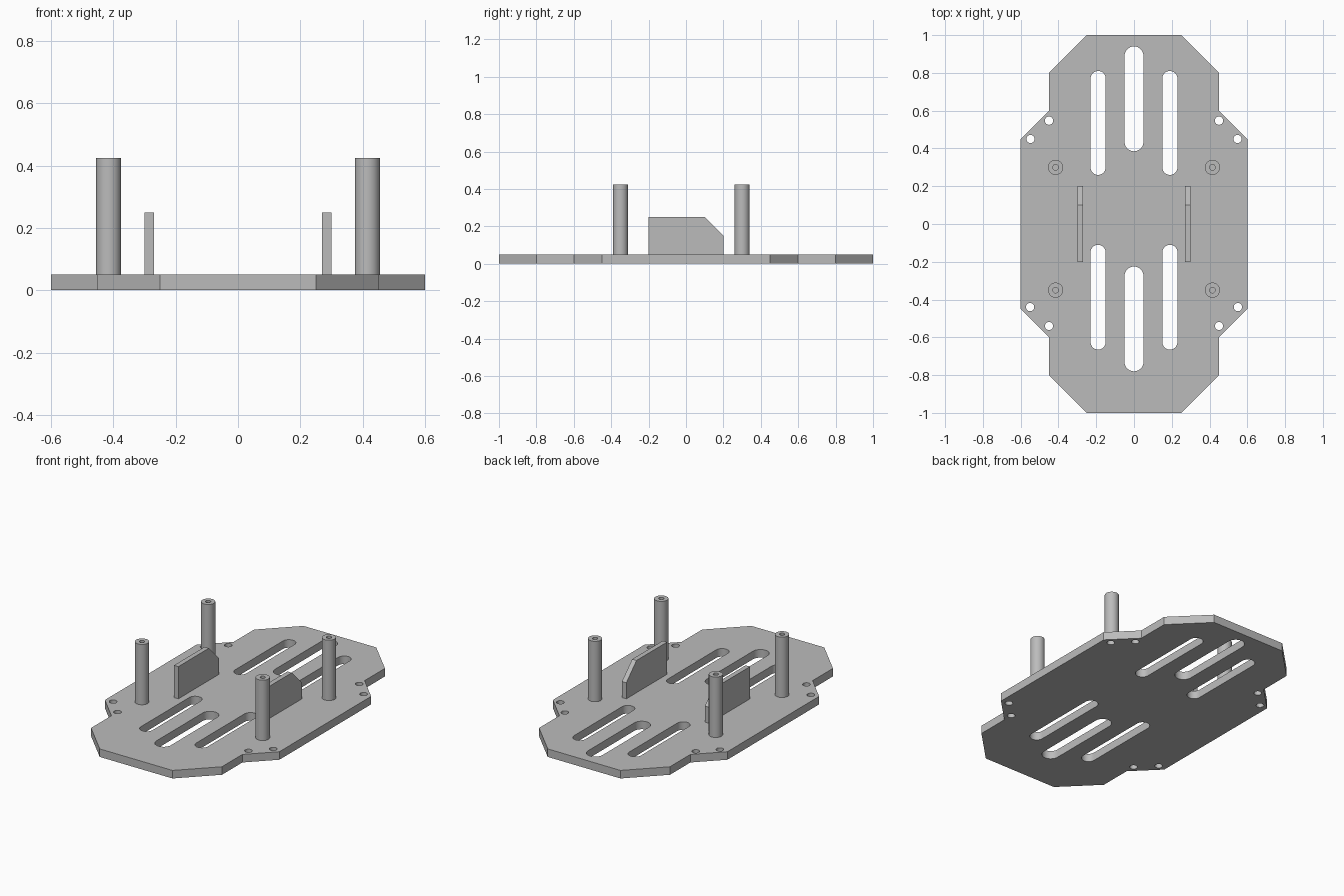
import bpy
import bmesh
from math import cos, sin, pi
from mathutils import Matrix, Vector

cube = bpy.data.objects.get("Cube")
if cube:
    bpy.data.objects.remove(cube, do_unlink=True)

grey = bpy.data.materials.new("plain grey")
grey.use_nodes = True
COLOUR = (0.5, 0.5, 0.5, 1)
grey.diffuse_color = COLOUR
grey.node_tree.nodes["Principled BSDF"].inputs["Base Color"].default_value = COLOUR

PLATE_TOP = 0.05


def finish(name, bm, smooth=True):
    bmesh.ops.remove_doubles(bm, verts=bm.verts, dist=0.0001)
    bmesh.ops.recalc_face_normals(bm, faces=bm.faces)
    mesh = bpy.data.meshes.new(name)
    bm.to_mesh(mesh)
    bm.free()
    mesh.materials.append(grey)
    ob = bpy.data.objects.new(name, mesh)
    bpy.context.collection.objects.link(ob)
    if smooth:
        bpy.ops.object.select_all(action="DESELECT")
        ob.select_set(True)
        bpy.context.view_layer.objects.active = ob
        bpy.ops.object.shade_smooth_by_angle(angle=pi / 6)
    return ob


def slot(x, y0, y1, r, n=16):
    """Outline of a straight slot with round ends."""
    upper = [(x + r * cos(pi * i / n), y1 - r + r * sin(pi * i / n)) for i in range(n + 1)]
    lower = [(x - r * cos(pi * i / n), y0 + r - r * sin(pi * i / n)) for i in range(n + 1)]
    return upper + lower


def circle(x, y, r, n=24):
    return [(x + r * cos(2 * pi * i / n), y + r * sin(2 * pi * i / n)) for i in range(n)]


# Base plate: stepped outline with slots and screw holes
quarter = [(0.6, 0.45), (0.45, 0.6), (0.45, 0.8), (0.25, 1)]
right_half = [(x, -y) for x, y in reversed(quarter)] + quarter
loops = [right_half + [(-x, y) for x, y in reversed(right_half)]]
loops += [slot(0, 0.385, 0.94, 0.05), slot(0, -0.78, -0.225, 0.05)]
for side in (-1, 1):
    x = side * 0.19
    loops += [slot(x, 0.26, 0.81, 0.04), slot(x, -0.665, -0.11, 0.04)]
    for hx, hy in ((0.45, 0.547), (0.548, 0.45), (0.45, -0.54), (0.55, -0.44)):
        loops.append(circle(side * hx, hy, 0.022))

curve = bpy.data.curves.new("plate_outline", "CURVE")
curve.dimensions = "2D"
curve.fill_mode = "BOTH"
curve.extrude = PLATE_TOP / 2
for loop in loops:
    spline = curve.splines.new("POLY")
    spline.points.add(len(loop) - 1)
    for point, (x, y) in zip(spline.points, loop):
        point.co = (x, y, 0, 1)
    spline.use_cyclic_u = True
helper = bpy.data.objects.new("plate_outline", curve)
bpy.context.collection.objects.link(helper)
bpy.context.view_layer.update()
evaluated = helper.evaluated_get(bpy.context.evaluated_depsgraph_get())
bm = bmesh.new()
bm.from_mesh(evaluated.to_mesh())
evaluated.to_mesh_clear()
bpy.data.objects.remove(helper)
bmesh.ops.translate(bm, verts=bm.verts, vec=(0, 0, PLATE_TOP / 2))
finish("base_plate", bm)


# Standoff posts: turned profile with a blind screw bore
def post(name, x, y):
    profile = [(0, PLATE_TOP), (0.04, PLATE_TOP), (0.04, 0.425),
               (0.015, 0.425), (0.015, 0.3), (0, 0.3)]
    bm = bmesh.new()
    verts = [bm.verts.new((r, 0, z)) for r, z in profile]
    edges = [bm.edges.new(pair) for pair in zip(verts, verts[1:])]
    bmesh.ops.spin(bm, geom=verts + edges, cent=(0, 0, 0), axis=(0, 0, 1),
                   angle=2 * pi, steps=32)
    bmesh.ops.transform(bm, matrix=Matrix.Translation((x, y, 0)), verts=bm.verts)
    finish(name, bm)


# Upright side brackets with one chamfered rear corner
def bracket(name, x):
    outline = [(-0.2, PLATE_TOP), (0.2, PLATE_TOP), (0.2, 0.15), (0.1, 0.25), (-0.2, 0.25)]
    bm = bmesh.new()
    face = bm.faces.new([bm.verts.new((x - 0.015, y, z)) for y, z in outline])
    grown = bmesh.ops.extrude_face_region(bm, geom=[face], use_keep_orig=True)["geom"]
    bmesh.ops.translate(bm, vec=Vector((0.03, 0, 0)),
                        verts=[v for v in grown if isinstance(v, bmesh.types.BMVert)])
    finish(name, bm, smooth=False)


for label, side in (("left", 1), ("right", -1)):
    post("front_post_" + label, side * 0.415, -0.35)
    post("rear_post_" + label, side * 0.415, 0.3)
    bracket("bracket_" + label, side * 0.285)
